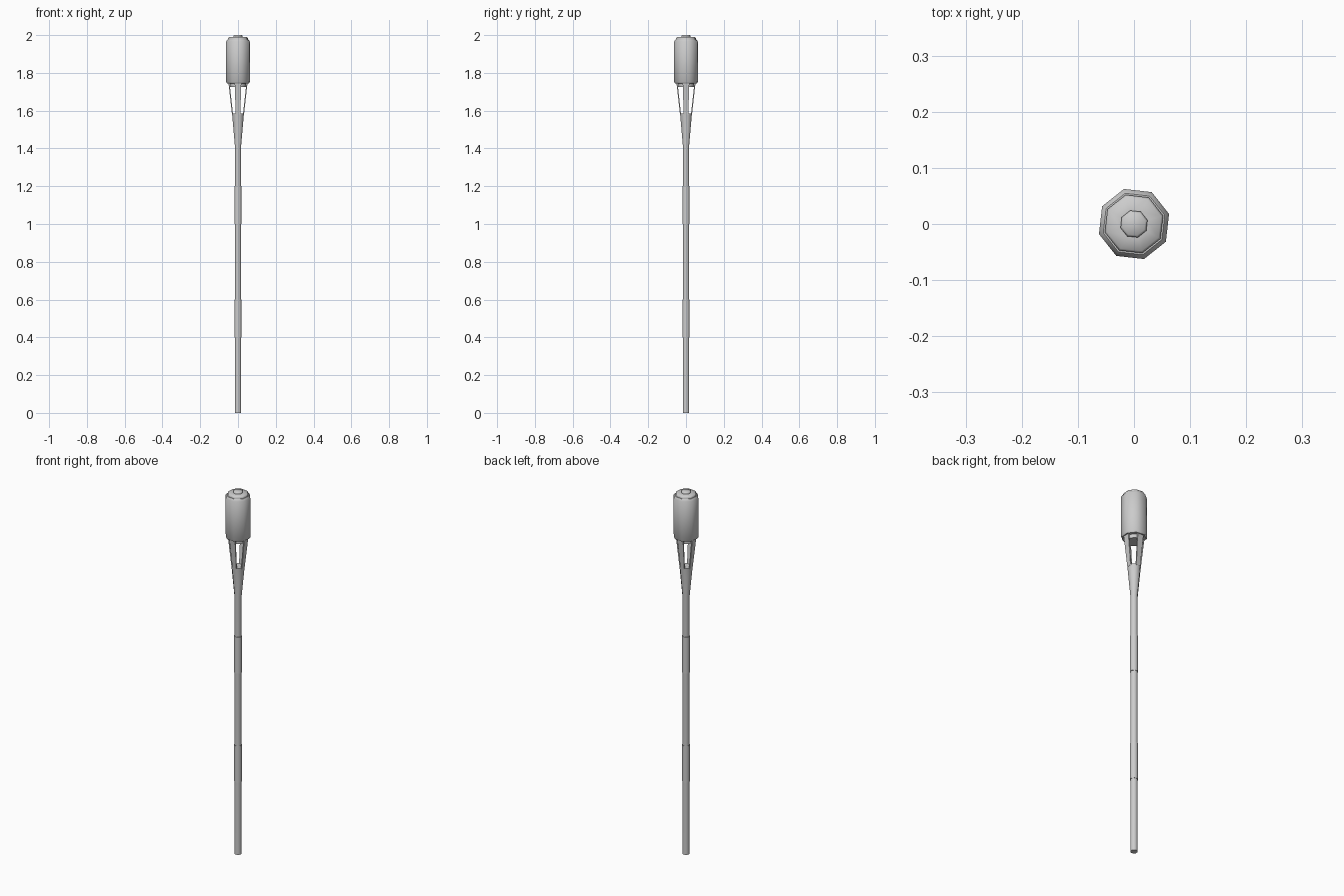
import bpy, bmesh, math
from mathutils import Vector

if "Cube" in bpy.data.objects:
    bpy.data.objects.remove(bpy.data.objects["Cube"])

SIDES = 8


def finish(name, bm):
    bmesh.ops.recalc_face_normals(bm, faces=bm.faces)
    me = bpy.data.meshes.new(name)
    bm.to_mesh(me)
    bm.free()
    ob = bpy.data.objects.new(name, me)
    bpy.context.collection.objects.link(ob)
    bpy.ops.object.select_all(action='DESELECT')
    ob.select_set(True)
    bpy.context.view_layer.objects.active = ob
    bpy.ops.object.shade_smooth_by_angle(angle=math.radians(50))
    return ob


def lathe(name, profile, turn):
    """Eight-sided solid from (radius, z) rings, capped at both ends."""
    bm = bmesh.new()
    rings = []
    for r, z in profile:
        angles = [math.radians(turn) + math.tau * i / SIDES for i in range(SIDES)]
        rings.append([bm.verts.new((r * math.cos(a), r * math.sin(a), z)) for a in angles])
    for lo, hi in zip(rings, rings[1:]):
        for i in range(SIDES):
            j = (i + 1) % SIDES
            bm.faces.new((lo[i], lo[j], hi[j], hi[i]))
    bm.faces.new(rings[0])
    bm.faces.new(rings[-1])
    return finish(name, bm)


def strut(name, angle):
    """Flat blade leaning outwards from the flare to the lamp head."""
    bm = bmesh.new()
    c, s = math.cos(angle), math.sin(angle)
    ends = []
    for r, half, z in ((0.026, 0.012, 1.58), (0.046, 0.018, 1.76)):
        pts = [(r, -half), (r + 0.006, -half), (r + 0.006, half), (r, half)]
        ends.append([bm.verts.new((x * c - y * s, x * s + y * c, z)) for x, y in pts])
    for i in range(4):
        j = (i + 1) % 4
        bm.faces.new((ends[0][i], ends[0][j], ends[1][j], ends[1][i]))
    for e in ends:
        bm.faces.new(e)
    return finish(name, bm)


# Pole with flared top
lathe("pole", [(0.0185, 0), (0.0185, 1.42), (0.034, 1.585)], 22.5)

# Slightly thicker sleeves on the pole
for i, z in enumerate((0.4, 1.0)):
    lathe(f"pole_sleeve_{i + 1}", [(0.0205, z), (0.0205, z + 0.2)], 16)

# Four blades carrying the lamp head
for i in range(4):
    strut(f"strut_{i + 1}", i * math.pi / 2)

# Socket under the head
lathe("socket", [(0.043, 1.725), (0.043, 1.76)], 16)

# Lamp head with bevelled shoulder and stepped lid
lathe("lamp_head", [(0.06, 1.745), (0.065, 1.752), (0.065, 1.967), (0.057, 1.978)], 16)
lathe("lid", [(0.054, 1.97), (0.054, 1.984), (0.05, 1.989), (0.025, 1.991)], 16)
lathe("top_cap", [(0.025, 1.985), (0.025, 1.996), (0.021, 2.0)], 16)
